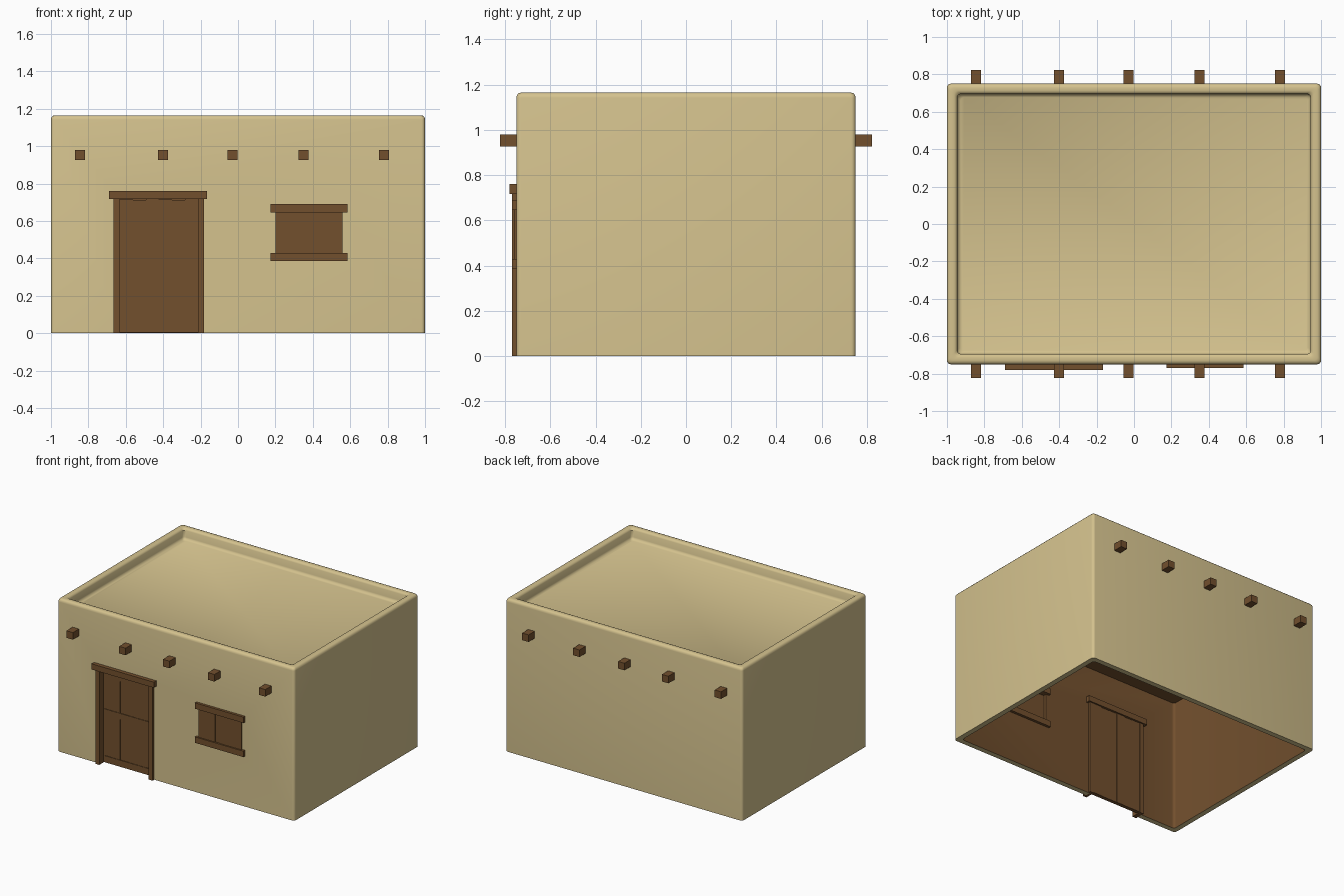
import bpy, bmesh, math, random
from mathutils import Vector

if "Cube" in bpy.data.objects:
    bpy.data.objects.remove(bpy.data.objects["Cube"])

random.seed(4)


def material(name, color):
    m = bpy.data.materials.new(name)
    m.diffuse_color = (*color, 1)
    m.use_nodes = True
    m.node_tree.nodes["Principled BSDF"].inputs["Base Color"].default_value = m.diffuse_color
    return m


PLASTER = material("plaster", (0.66, 0.54, 0.27))
WOOD = material("wood", (0.17, 0.08, 0.027))


def finish(name, bm, mats):
    bmesh.ops.recalc_face_normals(bm, faces=bm.faces)
    me = bpy.data.meshes.new(name)
    bm.to_mesh(me)
    bm.free()
    for m in mats:
        me.materials.append(m)
    ob = bpy.data.objects.new(name, me)
    bpy.context.collection.objects.link(ob)
    return ob


def box(name, x, y, z):
    """Box from (min, max) pairs."""
    bm = bmesh.new()
    bmesh.ops.create_cube(bm, size=1)
    for v in bm.verts:
        v.co = Vector([(a + b) / 2 + c * (b - a) for c, (a, b) in zip(v.co, (x, y, z))])
    return finish(name, bm, [WOOD])


def rounded_loop(bm, inset, z, r=0.02, seg=4):
    """Ring of vertices round a rounded rectangle."""
    hx, hy = 1 - inset - r, 0.75 - inset - r
    ring = []
    for k, (sx, sy) in enumerate([(1, 1), (-1, 1), (-1, -1), (1, -1)]):
        for i in range(seg + 1):
            a = math.pi / 2 * (k + i / seg)
            ring.append(bm.verts.new((sx * hx + r * math.cos(a), sy * hy + r * math.sin(a), z)))
    return ring


# House shell: ceiling, inner wall, outer wall, rounded parapet, sunken roof
profile = [(0.04, 1.0), (0.04, 0), (0, 0), (0, 1.142), (0.002, 1.153), (0.009, 1.162),
           (0.02, 1.165), (0.038, 1.165), (0.048, 1.161), (0.055, 1.15),
           (0.055, 1.10), (0.060, 1.088), (0.072, 1.08)]
bm = bmesh.new()
loops = [rounded_loop(bm, *p) for p in profile]
bm.faces.new(loops[0])
for i, (a, b) in enumerate(zip(loops, loops[1:])):
    for j in range(len(a)):
        k = (j + 1) % len(a)
        f = bm.faces.new((a[j], a[k], b[k], b[j]))
        f.material_index = 0 if i == 0 else 1
bm.faces.new(loops[-1]).material_index = 1
house = finish("house_walls", bm, [WOOD, PLASTER])

# Door and window openings
for name, x, z in [("door_cutter", (-0.645, -0.195), (-0.1, 0.74)),
                   ("window_cutter", (0.20, 0.56), (0.41, 0.67))]:
    cutter = box(name, x, (-0.9, -0.6), z)
    cutter.hide_render = True
    mod = house.modifiers.new(name, "BOOLEAN")
    mod.operation = "DIFFERENCE"
    mod.solver = "EXACT"
    mod.object = cutter
    bpy.context.view_layer.objects.active = house
    bpy.ops.object.modifier_apply(modifier=mod.name)
    bpy.data.objects.remove(cutter)
house.select_set(True)
bpy.context.view_layer.objects.active = house
bpy.ops.object.shade_smooth_by_angle(angle=math.radians(35))

# Roof beam ends, front and back
for x in (-0.845, -0.40, -0.03, 0.35, 0.78):
    box("front_beam_end", (x - 0.027, x + 0.027), (-0.823, -0.72), (0.926, 0.98))
    box("back_beam_end", (x - 0.027, x + 0.027), (0.72, 0.823), (0.926, 0.98))

# Door frame
box("door_lintel", (-0.69, -0.165), (-0.78, -0.68), (0.717, 0.76))
for x in (-0.665, -0.215):
    box("door_post", (x, x + 0.033), (-0.77, -0.69), (0, 0.72))

# Door planks, slightly uneven, and cross braces
w = 0.417 / 6
for i in range(6):
    x = -0.632 + i * w
    d = random.uniform(-0.003, 0.003)
    box("door_plank", (x, x + w), (-0.715 + d, -0.69 + d), (0.004, 0.718 - abs(d) * 2))
for z in ((0.005, 0.055), (0.365, 0.412), (0.655, 0.705)):
    box("door_brace", (-0.625, -0.222), (-0.721, -0.70), z)

# Window frame and shutters
for name, z in (("window_sill", (0.385, 0.43)), ("window_lintel", (0.645, 0.69))):
    box(name, (0.175, 0.585), (-0.77, -0.69), z)
for x in ((0.20, 0.338), (0.375, 0.56)):
    box("window_shutter", x, (-0.76, -0.735), (0.42, 0.655))
box("window_centre_strip", (0.338, 0.375), (-0.756, -0.735), (0.42, 0.655))
